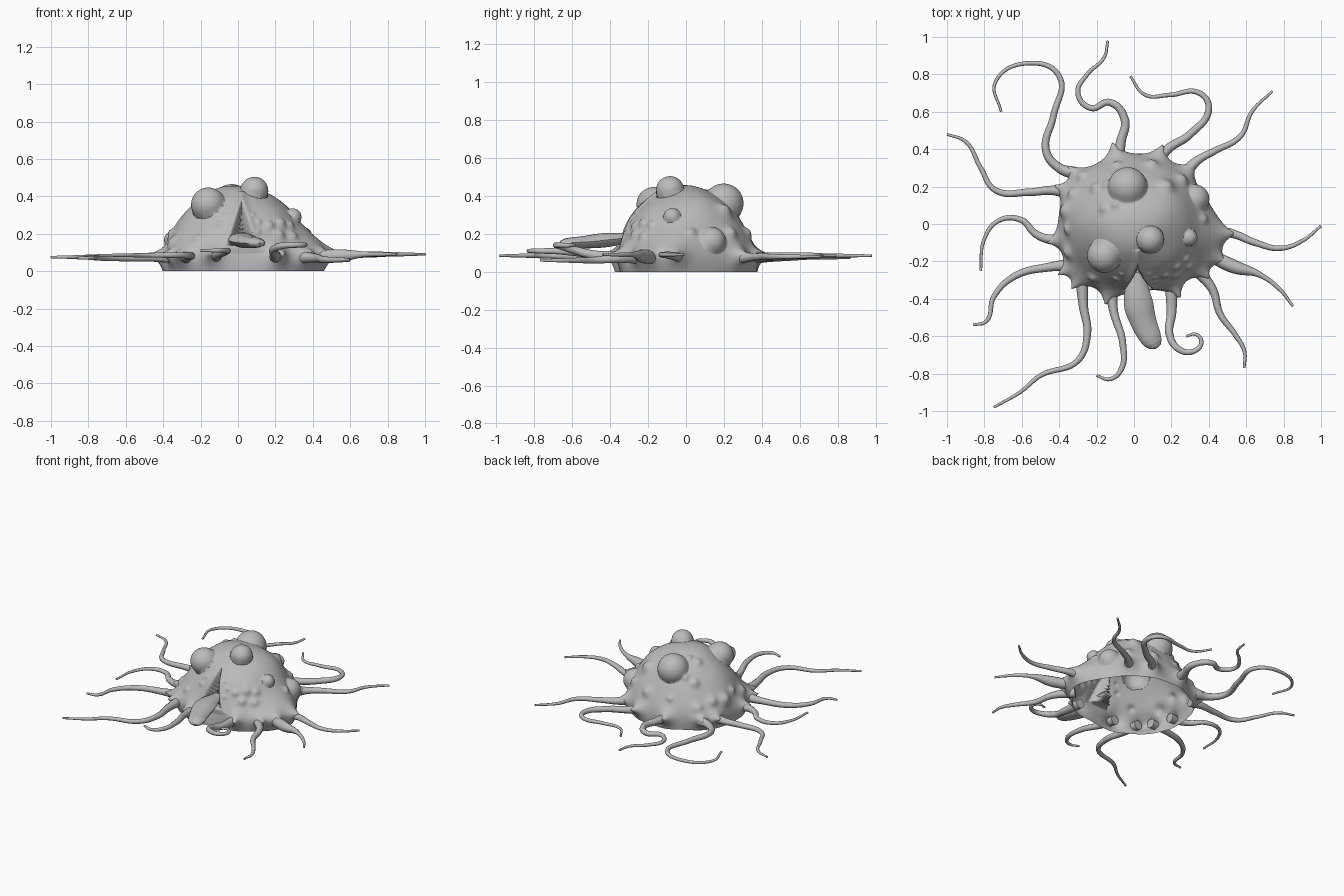
import bpy, bmesh, math
from mathutils import Vector, noise

default_cube = bpy.data.objects.get("Cube")
if default_cube:
    bpy.data.objects.remove(default_cube, do_unlink=True)

skin = bpy.data.materials.new("grey_skin")
skin.use_nodes = True
skin.diffuse_color = (0.5, 0.5, 0.5, 1)
skin.node_tree.nodes["Principled BSDF"].inputs["Base Color"].default_value = skin.diffuse_color

WIDTH, DEPTH, HEIGHT = 0.395, 0.365, 0.455
TENTACLE_Z = 0.075


def dome_point(azimuth, z, inset=1.0):
    """Point on the dome at a compass angle in degrees and a height."""
    angle = math.radians(azimuth)
    ring = inset * math.sqrt(max(0, 1 - (z / HEIGHT) ** 2))
    return Vector((WIDTH * ring * math.cos(angle), DEPTH * ring * math.sin(angle), z))


def smooth_max(a, b, blend):
    h = max(blend - abs(a - b), 0) / blend
    return max(a, b) + h * h * blend / 4


def smooth_step(value):
    value = min(max(value, 0), 1)
    return value * value * (3 - 2 * value)


def finish(obj):
    """Give a mesh its material and smooth shading."""
    obj.data.materials.clear()
    obj.data.materials.append(skin)
    bpy.ops.object.select_all(action="DESELECT")
    obj.select_set(True)
    bpy.context.view_layer.objects.active = obj
    bpy.ops.object.shade_smooth_by_angle(angle=math.radians(60))


def tube(name, points, radii, flatten=1.0):
    """Round tube through points with a radius at each, optionally flattened in z."""
    curve = bpy.data.curves.new(name, "CURVE")
    curve.dimensions = "3D"
    curve.bevel_depth = 1
    curve.bevel_resolution = 3
    curve.resolution_u = 10
    curve.use_fill_caps = True
    spline = curve.splines.new("BEZIER")
    spline.radius_interpolation = "CARDINAL"
    spline.bezier_points.add(len(points) - 1)
    for knot, (x, y, z), radius in zip(spline.bezier_points, points, radii):
        knot.co = (x, y, z / flatten)
        knot.radius = radius
        knot.handle_left_type = knot.handle_right_type = "AUTO"
    obj = bpy.data.objects.new(name, curve)
    bpy.context.collection.objects.link(obj)
    bpy.ops.object.select_all(action="DESELECT")
    obj.select_set(True)
    bpy.context.view_layer.objects.active = obj
    obj.scale.z = flatten
    bpy.ops.object.convert(target="MESH")
    bpy.ops.object.transform_apply(location=False, rotation=False, scale=True)
    finish(bpy.context.object)


# Tentacle paths in hundredths of a unit, from root to tip
tentacles = {}


def tentacle(name, tip_height, *path):
    tentacles[name] = (tip_height, [Vector((x, y, 0)) / 100 for x, y in path])


tentacle("back_hook_tentacle", 0.08, (-31, 27), (-40, 30), (-47, 39), (-43, 58), (-40, 79), (-56, 86), (-74, 76), (-71, 60))
tentacle("back_wave_tentacle", 0.085, (-9, 34), (-7, 44), (-5, 56), (-13, 65), (-23, 62), (-30, 70), (-25, 80), (-16, 89), (-14, 98))
tentacle("back_loop_tentacle", 0.085, (12, 33), (18, 40), (30, 48), (40, 62), (35, 70), (19, 69), (6, 69), (-2, 79))
tentacle("back_left_tentacle", 0.08, (27, 27), (34, 34), (43, 39), (57, 47), (63, 60), (74, 71))
tentacle("right_high_tentacle", 0.075, (-35, 17), (-44, 18), (-56, 17), (-74, 18), (-82, 30), (-90, 44), (-100, 48))
tentacle("right_middle_tentacle", 0.075, (-38, -8), (-46, -8), (-53, -5), (-60, 2), (-72, 2), (-80, -8), (-82, -25))
tentacle("right_low_tentacle", 0.07, (-33, -22), (-45, -23), (-64, -28), (-75, -39), (-79, -52), (-86, -54))
tentacle("front_long_tentacle", 0.085, (-28, -29), (-27, -44), (-25, -59), (-30, -73), (-50, -81), (-61, -90), (-75, -98))
tentacle("front_short_tentacle", 0.11, (-12, -34), (-11, -46), (-6, -64), (-7, -78), (-13, -83), (-20, -81))
tentacle("front_curl_tentacle", 0.14, (20, -32), (20, -48), (19, -59), (24, -67), (32, -68), (36, -63), (33, -59), (28, -60))
tentacle("front_left_tentacle", 0.06, (32, -23), (42, -35), (46, -48), (54, -59), (59, -68), (59, -77))
tentacle("left_thick_tentacle", 0.09, (41, -17), (54, -23), (67, -27), (78, -35), (85, -44))
tentacle("left_long_tentacle", 0.09, (41, -4), (52, -5), (65, -10), (78, -13), (90, -9), (100, -1))

for name, (tip_height, path) in tentacles.items():
    points, radii = [], []
    for i, point in enumerate(path):
        share = i / (len(path) - 1)
        point.z = TENTACLE_Z + (tip_height - TENTACLE_Z) * smooth_step(2 * share)
        points.append(point)
        radii.append(0.034 - 0.027 * share ** 0.6)
    if name == "left_thick_tentacle":
        radii[1] = 0.036
    tube(name, points, radii)

# Large round boils: compass angle, height, radius, inset
boils = [(dome_point(azimuth, z, inset), radius) for azimuth, z, radius, inset in (
    (-131, 0.355, 0.092, 0.98), (-46, 0.43, 0.074, 0.98), (99, 0.36, 0.105, 0.9),
    (24, 0.16, 0.075, 0.97), (-15, 0.29, 0.045, 1))]

# Small soft warts: compass angle, height, radius
warts = [(dome_point(azimuth, z), radius) for azimuth, z, radius in (
    (52, 0.32, 0.055), (150, 0.4, 0.035), (132, 0.42, 0.03), (122, 0.33, 0.035), (135, 0.3, 0.04),
    (152, 0.18, 0.045), (168, 0.17, 0.055), (135, 0.15, 0.04), (185, 0.2, 0.035), (205, 0.15, 0.045),
    (75, 0.2, 0.045), (105, 0.2, 0.03), (45, 0.2, 0.045), (-47, 0.25, 0.035), (-53, 0.19, 0.035),
    (-40, 0.18, 0.035), (-36, 0.24, 0.03), (-60, 0.24, 0.03), (-107, 0.25, 0.02), (-103, 0.3, 0.014),
    (-74, 0.3, 0.014), (-70, 0.26, 0.018), (-72, 0.21, 0.015), (-125, 0.17, 0.03), (5, 0.2, 0.03))]

# Places where the skin flares out into the tentacles
roots = [dome_point(math.degrees(math.atan2(path[0].y / DEPTH, path[0].x / WIDTH)), TENTACLE_Z)
         for height, path in tentacles.values()]
skirt = dome_point(-12, 0.06)


def body_distance(ray):
    """Distance from the centre to the skin along a ray."""
    reach = 1 / Vector((ray.x / WIDTH, ray.y / DEPTH, ray.z / HEIGHT)).length
    base = ray * reach
    reach += 0.012 * noise.noise(base * 5)
    reach += 0.06 * math.exp(-((base - skirt).length / 0.17) ** 2)
    for root in roots:
        reach += 0.095 * math.exp(-(base - root).length / 0.04)
    for centre, radius in warts:
        reach += 0.5 * radius * math.exp(-((base - centre).length / radius / 0.75) ** 2)
    for centre, radius in boils:
        along = centre.dot(ray)
        gap = radius * radius - (centre.length_squared - along * along)
        if along > 0 and gap > 0:
            reach = smooth_max(reach, along + math.sqrt(gap), 0.03)
    # Triangular mouth: raised lip around a ridged pocket
    if base.y < 0 and 0.1 < base.z < 0.42:
        half_width = 0.32 * (0.385 - base.z)
        inside = min(half_width - abs(base.x - 0.02), base.z - 0.13)
        ridge = 0.014 * math.sin(base.z * math.tau / 0.022)
        reach += 0.01 * math.exp(-(inside / 0.025) ** 2)
        reach -= smooth_step(inside / 0.03) * (0.07 + ridge)
    return reach


# Hollow, open-bottomed body
SEGMENTS, RINGS = 288, 120
bm = bmesh.new()
rows = []
for j in range(RINGS):
    elevation = math.pi / 2 * j / RINGS
    row = []
    for i in range(SEGMENTS):
        azimuth = math.tau * i / SEGMENTS
        ray = Vector((math.cos(azimuth) * math.cos(elevation),
                      math.sin(azimuth) * math.cos(elevation), math.sin(elevation)))
        row.append(bm.verts.new(ray * body_distance(ray)))
    rows.append(row)
for low, high in zip(rows, rows[1:]):
    for i in range(SEGMENTS):
        k = (i + 1) % SEGMENTS
        bm.faces.new((low[i], low[k], high[k], high[i]))
crown = bm.verts.new((0, 0, body_distance(Vector((0, 0, 1)))))
for i in range(SEGMENTS):
    bm.faces.new((rows[-1][i], rows[-1][(i + 1) % SEGMENTS], crown))
mesh = bpy.data.meshes.new("body")
bm.to_mesh(mesh)
bm.free()
body = bpy.data.objects.new("body", mesh)
bpy.context.collection.objects.link(body)
finish(body)

# Tongue lolling out of the mouth
tube("tongue",
     [(0.02, -0.25, 0.185), (0.02, -0.4, 0.17), (0.05, -0.52, 0.157), (0.09, -0.61, 0.152),
      (0.105, -0.64, 0.15), (0.112, -0.658, 0.15), (0.115, -0.668, 0.15)],
     [0.035, 0.075, 0.07, 0.058, 0.046, 0.03, 0.004], 0.5)
